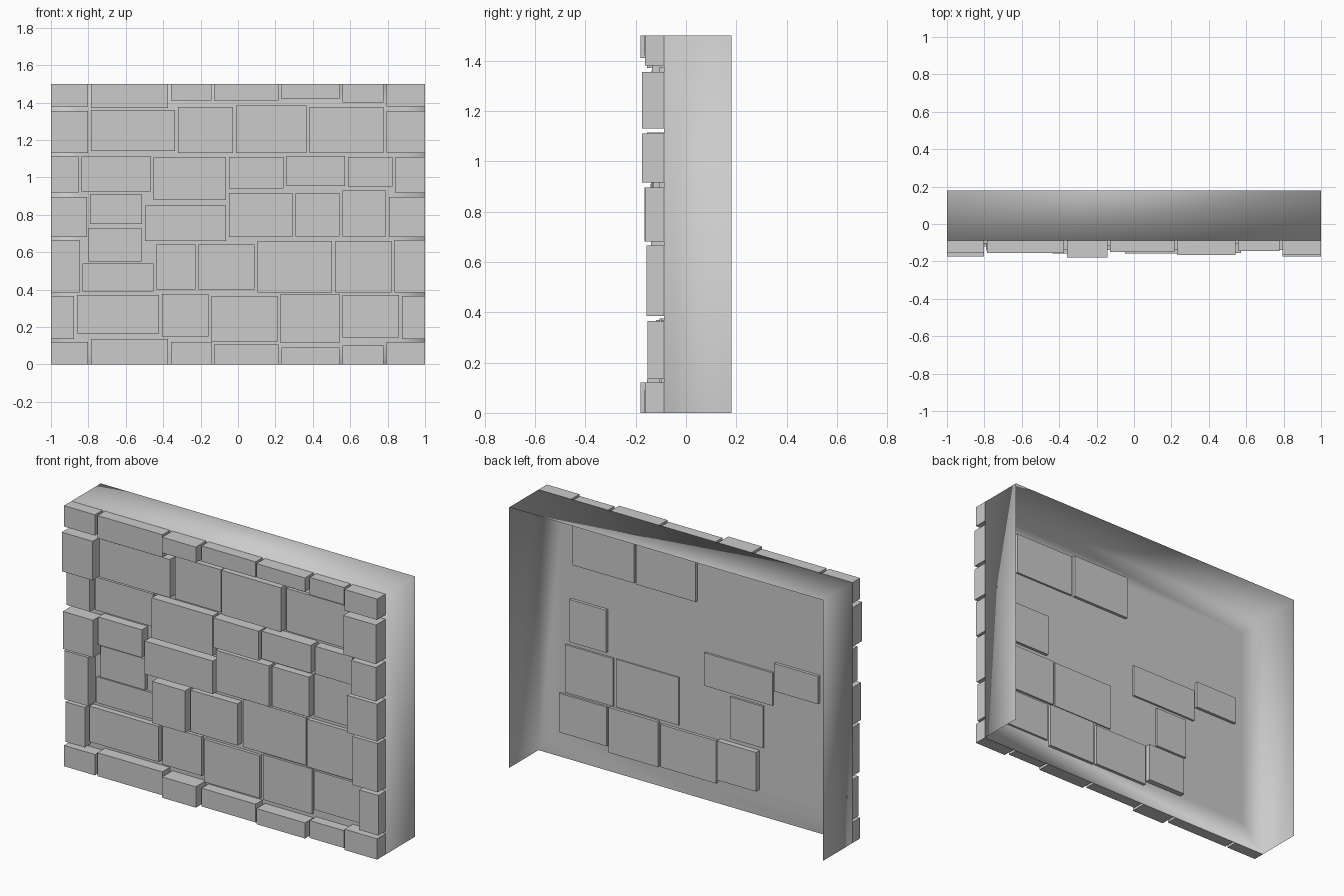
import bpy

PANEL_Y, BACK_Y, H, GAP = -0.087, 0.18, 1.5, 0.008


def make(name, verts, faces, smooth=False):
    mesh = bpy.data.meshes.new(name)
    mesh.from_pydata(verts, [], faces)
    if smooth:
        mesh.shade_smooth()
    obj = bpy.data.objects.new(name, mesh)
    bpy.context.collection.objects.link(obj)
    return obj


def stone(name, x0, x1, z0, z1, front, back=None):
    """Box-shaped stone; closed behind only if it pokes through the panel."""
    b = PANEL_Y if back is None else back
    verts = [(x, y, z) for y in (front, b) for x, z in ((x0, z0), (x1, z0), (x1, z1), (x0, z1))]
    faces = [(0, 1, 2, 3), (1, 0, 4, 5), (2, 1, 5, 6), (3, 2, 6, 7), (0, 3, 7, 4)]
    if back is not None:
        faces.append((7, 6, 5, 4))
    return make(name, verts, faces)


def course(name, joints, bottoms, tops, depths, poke=None):
    """Row of stones between vertical joints; depths are distances in front of y = 0."""
    xs = [-1] + joints + [1]
    for i in range(len(xs) - 1):
        x0 = xs[i] + (GAP if i else 0)
        x1 = xs[i + 1] - (GAP if i < len(xs) - 2 else 0)
        stone(f"{name}_stone_{i + 1}", x0, x1, bottoms[i], tops[i], -depths[i], (poke or {}).get(i))


def rectangle(y, inset=0.0):
    a, b = 1 - inset, H - inset
    return [(-a, y, inset), (a, y, inset), (a, y, b), (-a, y, b)]


# Backing shell: front panel with a soft border, top and two sides, open behind and below
ring = [(i, (i + 1) % 4, (i + 1) % 4 + 8, i + 8) for i in range(4)]
make("wall_backing",
     rectangle(PANEL_Y) + rectangle(BACK_Y) + rectangle(PANEL_Y, 0.15),
     ring + [(8, 9, 10, 11), (2, 1, 5, 6), (3, 2, 6, 7), (0, 3, 7, 4)], smooth=True)

# Matching bottom and top courses
edge_joints = [-.795, -.365, -.135, .225, .55, .785]
edge_depths = [.155, .155, .18, .15, .165, .145, .163]
course("bottom_course", edge_joints, [0] * 7, [.12, .135, .12, .105, .09, .10, .12], edge_depths)
course("top_course", edge_joints, [1.38, 1.37, 1.41, 1.41, 1.42, 1.40, 1.38], [H] * 7, edge_depths)

# Inner courses, from low to high
course("second_course", [-.87, -.415, -.15, .22, .55, .87],
       [.135, .165, .15, .12, .115, .145, .135],
       [.365, .37, .375, .365, .375, .37, .365],
       [.14, .12, .105, .105, .10, .10, .152],
       {2: -.055, 3: -.07, 4: -.07, 5: -.075})
course("third_course", [-.84, -.445, -.22, .095, .51, .83],
       [.385, .39, .40, .40, .385, .385, .385],
       [.665, .54, .64, .64, .66, .66, .665],
       [.152, .10, .157, .13, .10, .11, .157],
       {2: -.075, 4: -.08, 5: -.075})
stone("small_filler_stone", -.80, -.515, .55, .73, -.11)
course("fourth_course", [-.80, -.505, -.055, .30, .55, .80],
       [.68, .75, .66, .68, .685, .685, .68],
       [.895, .91, .85, .915, .915, .93, .895],
       [.165, .142, .14, .135, .13, .105, .163],
       {1: -.07, 2: -.075, 5: -.07})
course("fifth_course", [-.845, -.46, -.055, .25, .58, .835],
       [.92, .925, .88, .94, .955, .95, .915],
       [1.115, 1.115, 1.11, 1.11, 1.115, 1.11, 1.11],
       [.132, .105, .14, .158, .155, .14, .175])
course("sixth_course", [-.795, -.33, -.02, .375, .785],
       [1.13, 1.14, 1.13, 1.13, 1.13, 1.13],
       [1.355, 1.36, 1.375, 1.385, 1.375, 1.355],
       [.175, .138, .115, .135, .105, .175],
       {3: -.07, 4: -.075})
